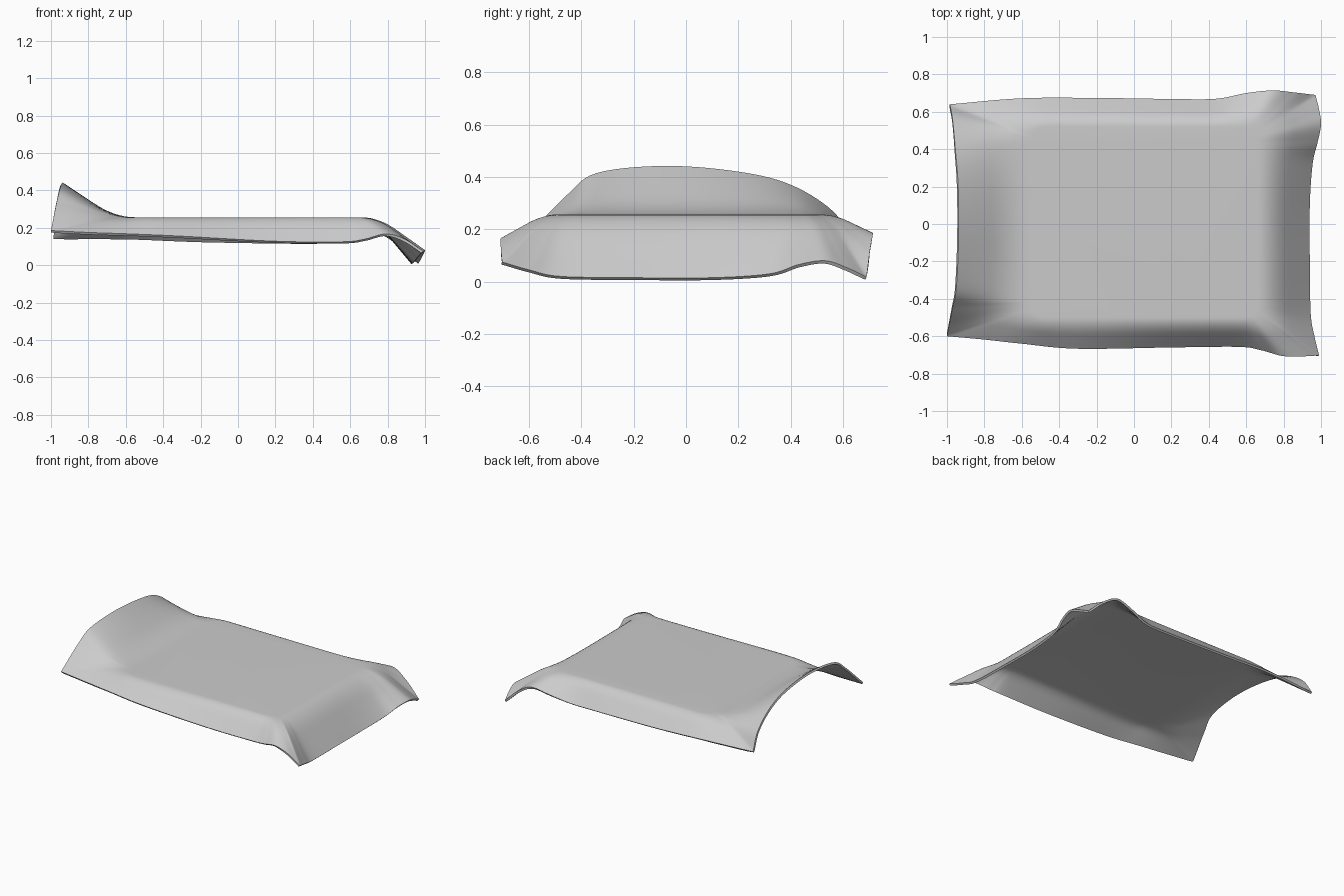
import bpy, bmesh
from mathutils import Vector

cube = bpy.data.objects.get("Cube")
if cube:
    bpy.data.objects.remove(cube)

# Colour
grey = bpy.data.materials.new("light_grey")
grey.use_nodes = True
colour = (0.6, 0.6, 0.6, 1)
grey.diffuse_color = colour
grey.node_tree.nodes["Principled BSDF"].inputs["Base Color"].default_value = colour

# Rim curves, counter-clockwise, one per side, meeting at sharp corners
front = [(-1, -.6, .185), (-.8, -.618, .175), (-.6, -.64, .168), (-.3, -.667, .155),
         (.2, -.66, .128), (.56, -.657, .125), (.68, -.675, .14), (.79, -.705, .167),
         (.89, -.708, .14), (.99, -.703, .075)]
right = [front[-1], (.965, -.6, .045), (.945, -.48, .02), (.94, -.2, .015), (.94, .1, .015),
         (.955, .32, .03), (.98, .43, .065), (1, .53, .08), (.99, .61, .055), (.97, .69, .018)]
back = [right[-1], (.86, .703, .12), (.74, .714, .185), (.6, .7, .16), (.46, .672, .127),
        (.3, .667, .123), (-.2, .674, .132), (-.6, .672, .148), (-.985, .64, .15)]
left = [back[-1], (-.97, .56, .27), (-.955, .4, .37), (-.94, .2, .42), (-.938, -.08, .442),
        (-.95, -.34, .415), (-.97, -.45, .335), (-.99, -.55, .235), front[0]]

TOP = 0.256        # height of the flat middle
RADIUS = 0.08      # rounding of the flat middle's corners
RINGS = 14
BEND = 0.55        # share of the skirt that is curved


def smooth_curve(points, steps=7):
    """Catmull-Rom samples, leaving out the last point."""
    p = [Vector(c) for c in points]
    p = [2 * p[0] - p[1]] + p + [2 * p[-1] - p[-2]]
    out = []
    for a, b, c, d in zip(p, p[1:], p[2:], p[3:]):
        for i in range(steps):
            t = i / steps
            out.append(0.5 * (2 * b + (c - a) * t + (2 * a - 5 * b + 4 * c - d) * t**2
                              + (3 * b - a - 3 * c + d) * t**3))
    return out


def bend(t):
    """Curves away from flat, then runs straight to the rim."""
    h = t * t / (2 * BEND) if t < BEND else t - BEND / 2
    return h / (1 - BEND / 2)


def inner_point(p):
    """Matching point on the rounded edge of the flat middle."""
    q = Vector((min(max(p.x, -.47), .58), min(max(p.y, -.42), .44), 0))
    out = (Vector((p.x, p.y, 0)) - q).normalized()
    return q + out * RADIUS + Vector((0, 0, TOP))


# Draped sheet: flat middle with a skirt of rings out to the rim
rim = [p for side in (front, right, back, left) for p in smooth_curve(side)]
bm = bmesh.new()
rings = []
for k in range(RINGS + 1):
    t = k / RINGS
    ring = []
    for p in rim:
        q = inner_point(p)
        v = q.lerp(p, t)
        v.z = TOP + (p.z - TOP) * bend(t)
        ring.append(bm.verts.new(v))
    rings.append(ring)
n = len(rim)
for a, b in zip(rings, rings[1:]):
    for i in range(n):
        j = (i + 1) % n
        bm.faces.new((a[i], b[i], b[j], a[j]))
bm.faces.new(rings[0])
bmesh.ops.remove_doubles(bm, verts=bm.verts, dist=0.0005)
bmesh.ops.recalc_face_normals(bm, faces=bm.faces)
if max(bm.faces, key=lambda f: f.calc_area()).normal.z < 0:
    bmesh.ops.reverse_faces(bm, faces=bm.faces)

mesh = bpy.data.meshes.new("draped_sheet")
bm.to_mesh(mesh)
bm.free()
mesh.materials.append(grey)
sheet = bpy.data.objects.new("draped_sheet", mesh)
bpy.context.collection.objects.link(sheet)

# Thin sheet thickness below the top surface
solid = sheet.modifiers.new("thickness", 'SOLIDIFY')
solid.thickness = 0.014
solid.offset = -1

bpy.context.view_layer.objects.active = sheet
sheet.select_set(True)
bpy.ops.object.modifier_apply(modifier=solid.name)
bpy.ops.object.shade_smooth_by_angle(angle=0.7)
